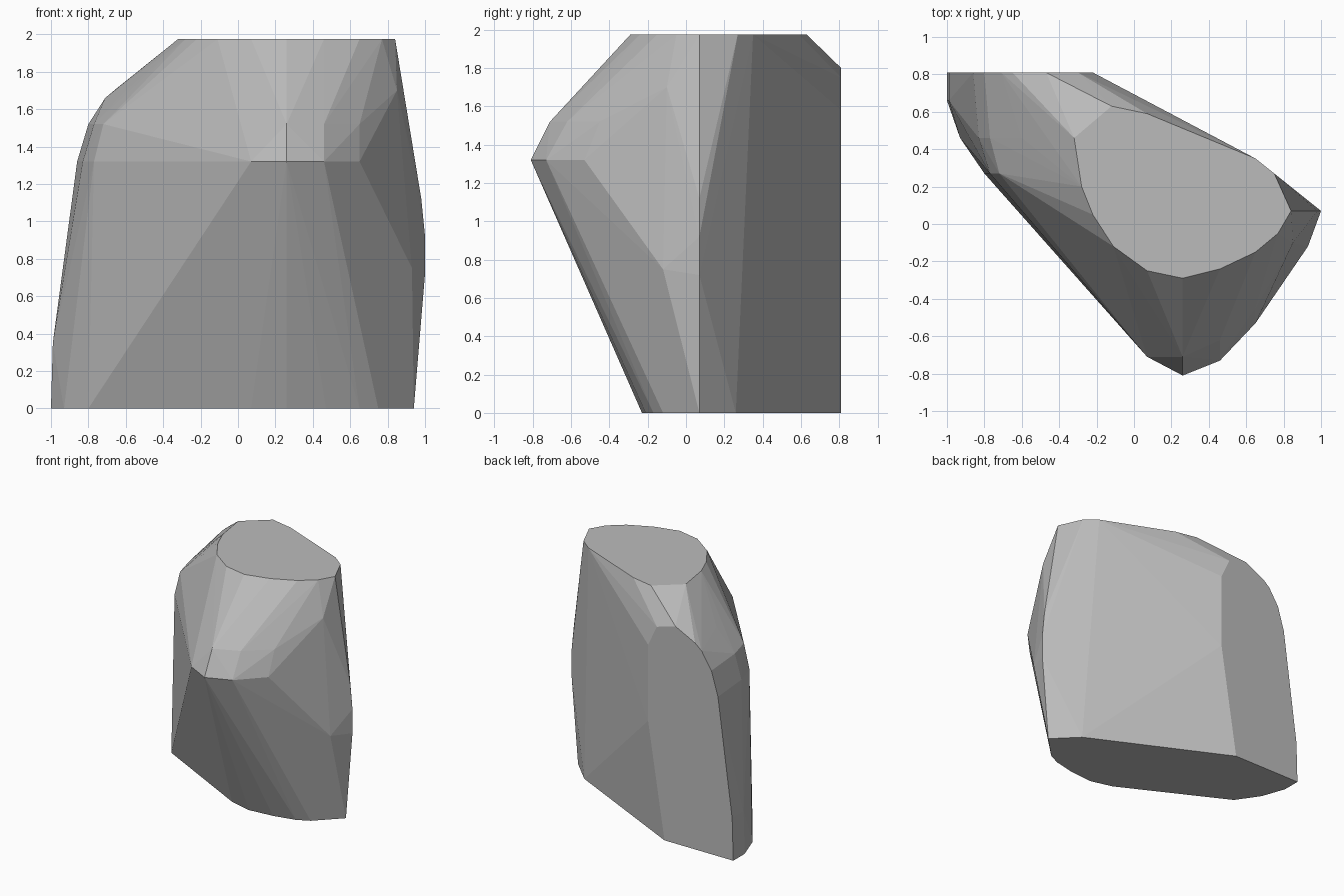
import bpy, bmesh

if "Cube" in bpy.data.objects:
    bpy.data.objects.remove(bpy.data.objects["Cube"])

# Horizontal outlines of the boulder: height -> (x, y) corners
base = [(-1, .81), (-1, .66), (-.93, .46), (-.8, .27), (.07, -.18), (.26, -.23),
        (.47, -.21), (.65, -.17), (.75, -.12), (.94, .07), (.75, .26), (-.37, .81)]
top = [(-.32, .46), (-.28, .2), (-.22, .05), (-.11, -.12), (.07, -.25), (.26, -.29), (.46, -.24),
       (.65, -.15), (.77, -.05), (.84, .07), (.75, .27), (.65, .35), (.07, .59), (-.12, .63)]
ridge = [(.07, -.71), (.26, -.81), (.46, -.73), (.65, -.53), (-.77, .27), (-.83, .46), (-.86, .81)]
shoulder = [(.26, -.71), (.46, -.62), (.65, -.45), (-.72, .27), (-.77, .46), (-.8, .81)]
rings = {0: base, 1.32: ridge, 1.52: shoulder, 1.975: top}
corners = [(x, y, z) for z, ring in rings.items() for x, y in ring]

# Bulging right edge, sloped left edge and the rounded top of the flat back
corners += [(1, .07, .72), (1, .07, .92), (.98, .07, 1.12), (.93, -.12, .75), (.85, -.1, 1.7),
            (-.99, .81, .35), (-.99, .66, .35), (-.22, .81, .95), (-.22, .81, 1.58),
            (-.3, .81, 1.75), (-.47, .81, 1.8), (-.65, .81, 1.71), (-.71, .81, 1.66),
            (-.6, .46, 1.7)]

# Wrap the corners in a faceted hull
bm = bmesh.new()
for c in corners:
    bm.verts.new(c)
hull = bmesh.ops.convex_hull(bm, input=bm.verts)
loose = {g for g in hull["geom_interior"] + hull["geom_unused"] if isinstance(g, bmesh.types.BMVert)}
bmesh.ops.delete(bm, geom=list(loose), context="VERTS")
bmesh.ops.dissolve_limit(bm, angle_limit=.01, verts=bm.verts, edges=bm.edges)
bmesh.ops.recalc_face_normals(bm, faces=bm.faces)

mesh = bpy.data.meshes.new("boulder")
bm.to_mesh(mesh)
bm.free()
stone = bpy.data.materials.new("grey stone")
stone.diffuse_color = (.5, .5, .5, 1)
stone.use_nodes = True
stone.node_tree.nodes["Principled BSDF"].inputs["Base Color"].default_value = stone.diffuse_color
mesh.materials.append(stone)
bpy.context.collection.objects.link(bpy.data.objects.new("boulder", mesh))
